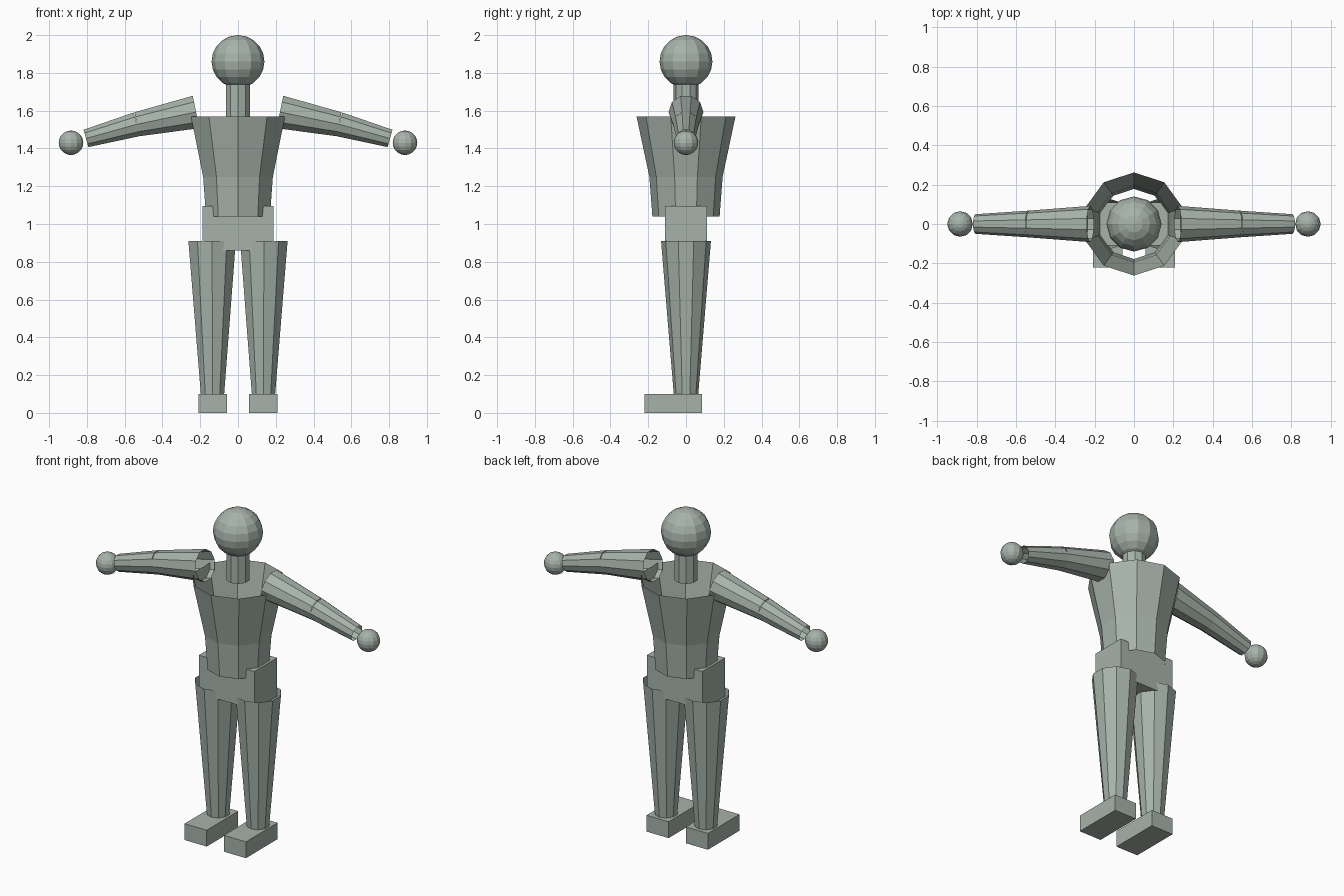
import bpy, bmesh, math
from mathutils import Vector

if "Cube" in bpy.data.objects:
    bpy.data.objects.remove(bpy.data.objects["Cube"])

mat = bpy.data.materials.new("sage_grey")
mat.diffuse_color = (0.38, 0.45, 0.40, 1)
mat.use_nodes = True
mat.node_tree.nodes["Principled BSDF"].inputs["Base Color"].default_value = mat.diffuse_color


def finish(name, bm):
    mesh = bpy.data.meshes.new(name)
    bm.to_mesh(mesh)
    bm.free()
    mesh.materials.append(mat)
    obj = bpy.data.objects.new(name, mesh)
    bpy.context.collection.objects.link(obj)
    return obj


def tube(name, rings, sides=10):
    """Open tapered tube through (centre, radius) rings, a corner facing +y."""
    bm = bmesh.new()
    axis = (Vector(rings[-1][0]) - Vector(rings[0][0])).normalized()
    u = Vector((0, 1, 0))
    v = u.cross(axis)
    loops = []
    for centre, r in rings:
        angles = [2 * math.pi * i / sides for i in range(sides)]
        loops.append([bm.verts.new(Vector(centre) + r * (u * math.cos(a) + v * math.sin(a)))
                      for a in angles])
    for lo, hi in zip(loops, loops[1:]):
        for i in range(sides):
            j = (i + 1) % sides
            bm.faces.new((lo[j], lo[i], hi[i], hi[j]))
    return finish(name, bm)


def box(name, x0, x1, y0, y1, z0, z1):
    bm = bmesh.new()
    bmesh.ops.create_cube(bm, size=1)
    for v in bm.verts:
        v.co = ((x0 + x1) / 2 + v.co.x * (x1 - x0),
                (y0 + y1) / 2 + v.co.y * (y1 - y0),
                (z0 + z1) / 2 + v.co.z * (z1 - z0))
    return finish(name, bm)


def ball(name, centre, r):
    bm = bmesh.new()
    bmesh.ops.create_uvsphere(bm, u_segments=12, v_segments=10, radius=r)
    bmesh.ops.translate(bm, verts=bm.verts, vec=centre)
    return finish(name, bm)


# Head, neck, open torso and hips
ball("head", (0, 0, 1.86), 0.14)
tube("neck", [((0, 0, 1.57), 0.067), ((0, 0, 1.76), 0.067)])
tube("torso", [((0, 0, 1.04), 0.178), ((0, 0, 1.25), 0.194), ((0, 0, 1.57), 0.262)])
box("pelvis", -0.188, 0.188, -0.11, 0.11, 0.86, 1.095)

# Limbs on both sides
for side, s in (("left", 1), ("right", -1)):
    shoulder, elbow, wrist = (s * 0.222, 0, 1.593), (s * 0.535, 0, 1.528), (s * 0.805, 0, 1.453)
    tube(side + "_upper_arm", [(shoulder, 0.092), (elbow, 0.068)])
    tube(side + "_forearm", [(elbow, 0.068), (wrist, 0.05)])
    ball(side + "_hand", (s * 0.884, 0, 1.43), 0.065)
    tube(side + "_leg", [((s * 0.135, 0, 0.1), 0.065), ((s * 0.137, 0, 0.91), 0.132)])
    x0, x1 = sorted((s * 0.058, s * 0.208))
    box(side + "_foot", x0, x1, -0.22, 0.085, 0, 0.1)
